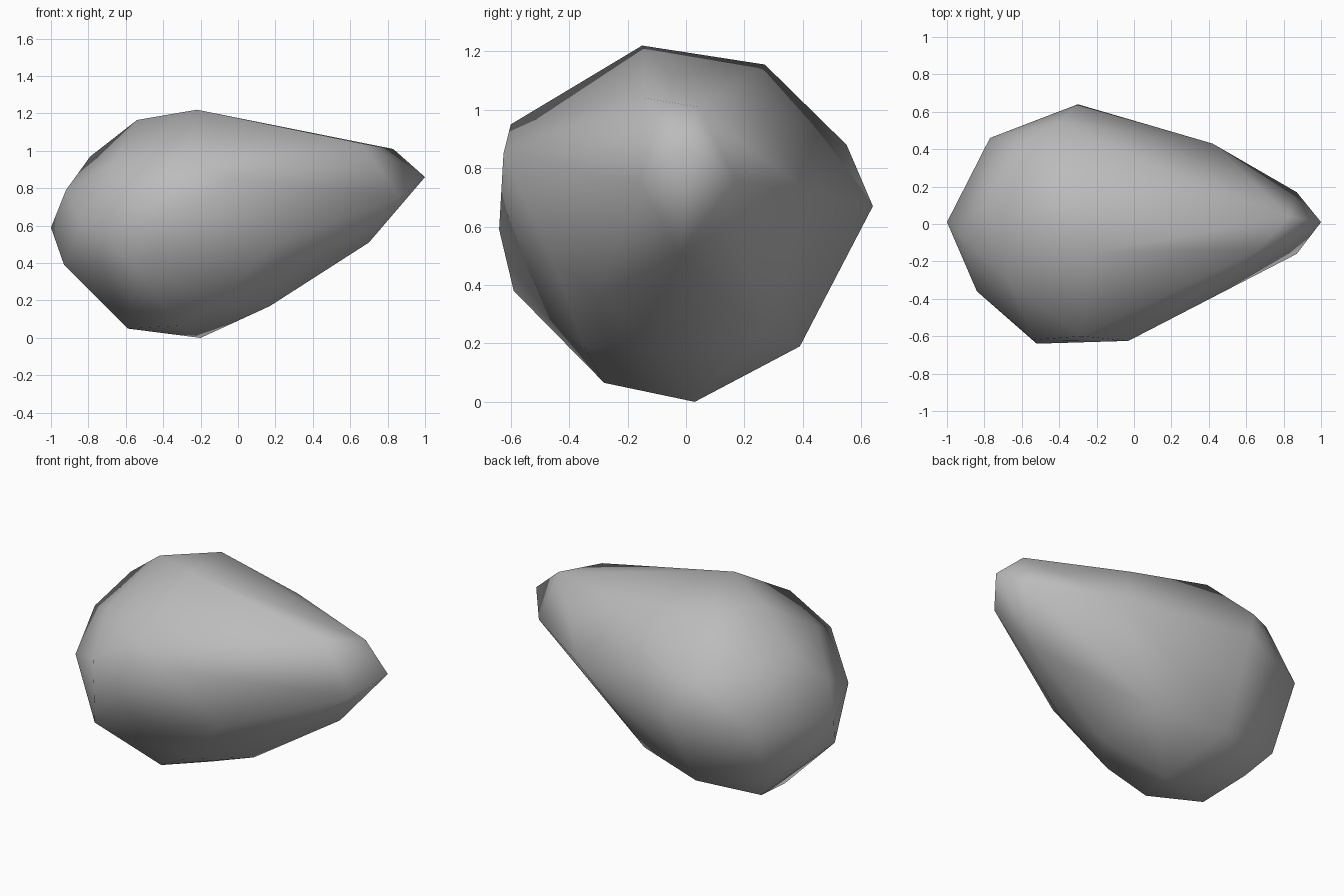
import bpy
import bmesh

# Remove the default cube
default_cube = bpy.data.objects.get("Cube")
if default_cube:
    bpy.data.objects.remove(default_cube, do_unlink=True)


def make_material(name, color):
    material = bpy.data.materials.new(name)
    material.use_nodes = True
    material.diffuse_color = color
    shader = material.node_tree.nodes["Principled BSDF"]
    shader.inputs["Base Color"].default_value = color
    shader.inputs["Roughness"].default_value = .8
    return material


def make_hull(name, corner_groups, material):
    """Wrap the chiselled corners of a stone in one smooth-shaded skin."""
    bm = bmesh.new()
    for corners in corner_groups.values():
        for corner in corners:
            bm.verts.new(corner)
    bmesh.ops.convex_hull(bm, input=bm.verts[:], use_existing_faces=False)
    unused = [vertex for vertex in bm.verts if not vertex.link_faces]
    bmesh.ops.delete(bm, geom=unused, context="VERTS")
    bmesh.ops.recalc_face_normals(bm, faces=bm.faces[:])
    for face in bm.faces:
        face.smooth = True

    mesh = bpy.data.meshes.new(name)
    bm.to_mesh(mesh)
    bm.free()
    mesh.materials.append(material)
    stone = bpy.data.objects.new(name, mesh)
    bpy.context.collection.objects.link(stone)
    return stone


# Corners of the boulder, grouped by the region they shape
boulder_corners = {
    # narrow end
    "tip": [(1, .01, .86), (.83, .04, 1.01), (.87, .17, .76),
            (.87, -.16, .75), (.7, -.02, .51)],
    # upper ridge and shoulders
    "crown": [(-.22, -.15, 1.22), (-.3, .27, 1.155), (-.54, .02, 1.165),
              (.66, -.14, 1.04), (.23, .25, 1.05)],
    # broad front side
    "front": [(-.28, -.6, .95), (-.54, -.62, .79), (-.52, -.64, .59),
              (-.03, -.625, .85), (-.55, -.59, .38), (.2, -.46, .5),
              (.28, -.3, .36)],
    # broad back side
    "back": [(-.3, .64, .67), (-.4, .55, .88), (-.6, .42, .93),
             (.42, .43, .71), (.09, .27, .23), (-.34, .39, .19)],
    # blunt end
    "butt": [(-1, .01, .59), (-.92, -.06, .79), (-.79, .1, .97),
             (-.66, -.32, .94), (-.84, -.36, .63), (-.77, .46, .62),
             (-.93, -.1, .39), (-.76, .28, .25)],
    # underside
    "base": [(-.2, .03, 0), (-.32, -.28, .065), (-.59, -.11, .05),
             (-.64, .19, .105), (.17, -.09, .17), (-.1, -.35, .19)],
}

stone_grey = make_material("stone grey", (.5, .5, .5, 1))
make_hull("boulder", boulder_corners, stone_grey)
